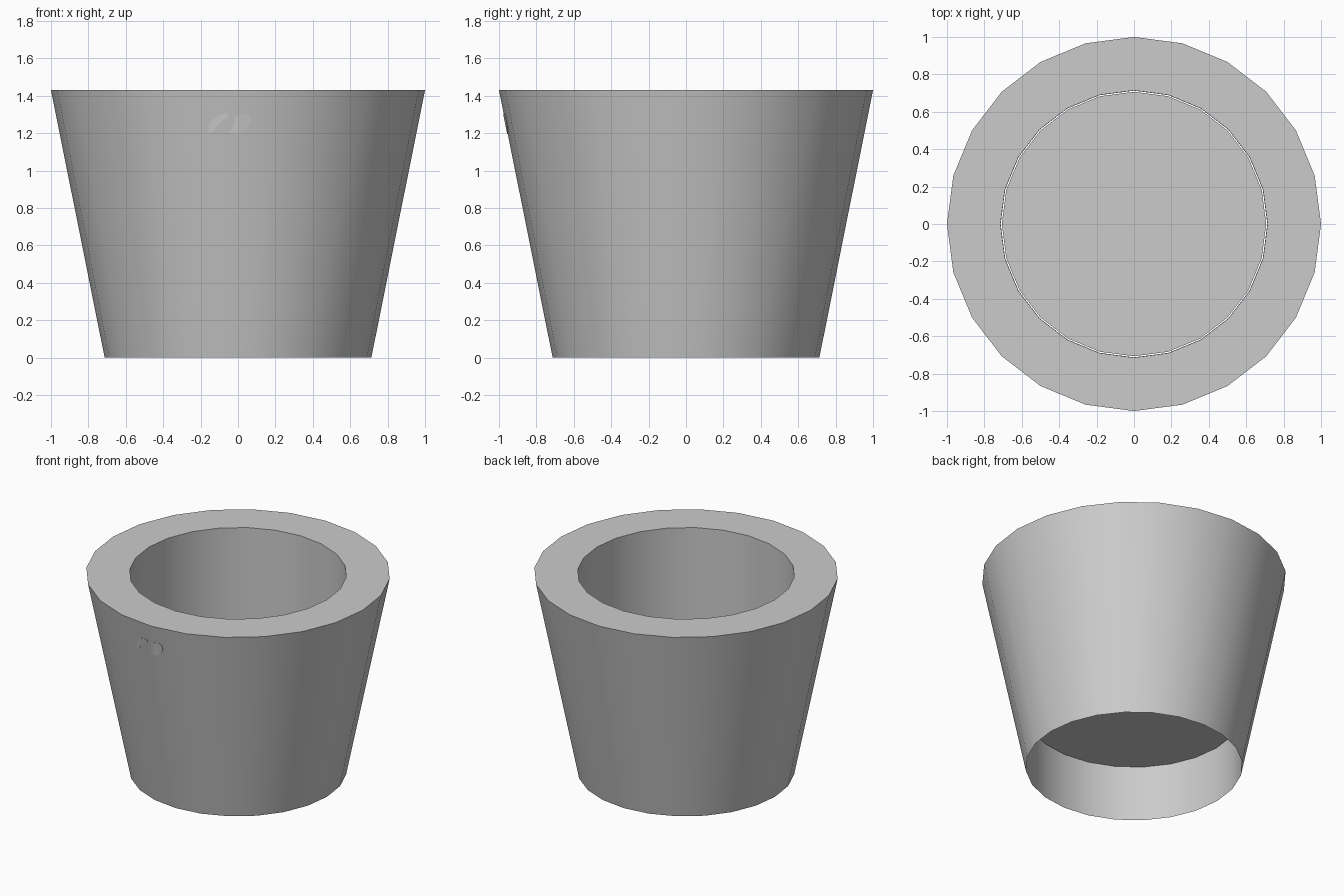
import bpy
import bmesh
from math import cos, sin, tan, pi

SIDES = 24
HEIGHT = 1.43
BASE_R, TOP_R, HOLE_R = 0.713, 1.0, 0.714

cube = bpy.data.objects.get("Cube")
if cube:
    bpy.data.objects.remove(cube, do_unlink=True)


def material(name, value):
    mat = bpy.data.materials.new(name)
    mat.use_nodes = True
    colour = (value, value, value, 1)
    mat.diffuse_color = colour
    bsdf = mat.node_tree.nodes["Principled BSDF"]
    bsdf.inputs["Base Color"].default_value = colour
    bsdf.inputs["Roughness"].default_value = 0.8
    return mat


def finish(bm, name, mat, smooth=False):
    mesh = bpy.data.meshes.new(name)
    bmesh.ops.recalc_face_normals(bm, faces=bm.faces)
    bm.to_mesh(mesh)
    bm.free()
    mesh.materials.append(mat)
    obj = bpy.data.objects.new(name, mesh)
    bpy.context.collection.objects.link(obj)
    if smooth:
        bpy.ops.object.select_all(action="DESELECT")
        obj.select_set(True)
        bpy.context.view_layer.objects.active = obj
        bpy.ops.object.shade_smooth_by_angle()
    return obj


def ring(bm, radius, z):
    return [bm.verts.new((radius * cos(2 * pi * i / SIDES),
                          radius * sin(2 * pi * i / SIDES), z))
            for i in range(SIDES)]


grey = material("grey", 0.6)
light_grey = material("light grey", 0.67)

# Pot wall: wedge section, tapered outside and straight inside
bm = bmesh.new()
rings = [ring(bm, r, z) for r, z in
         ((BASE_R, 0), (TOP_R, HEIGHT), (HOLE_R, HEIGHT))]
for a, b in zip(rings, rings[1:] + rings[:1]):
    for i in range(SIDES):
        j = (i + 1) % SIDES
        bm.faces.new((a[i], a[j], b[j], b[i]))
finish(bm, "pot_wall", grey, smooth=True)

# Raised floor, a hair smaller than the bore
bm = bmesh.new()
floor_face = bm.faces.new(ring(bm, 0.707, 0.4))
finish(bm, "pot_floor", grey)


def wall_y(x, z):
    """Front surface of the faceted wall."""
    radius = BASE_R + (TOP_R - BASE_R) * z / HEIGHT
    return -(radius - abs(x) * tan(pi / SIDES))


def badge(name, outline):
    """Thin plate wrapped on the front of the wall."""
    bm = bmesh.new()
    bm.faces.new([bm.verts.new((x, 0, z)) for x, z in outline])
    bmesh.ops.bisect_plane(bm, geom=bm.verts[:] + bm.edges[:] + bm.faces[:],
                           plane_co=(0, 0, 0), plane_no=(1, 0, 0))
    for v in bm.verts:
        v.co.y = wall_y(v.co.x, v.co.z) + 0.002
    out = bmesh.ops.extrude_face_region(bm, geom=bm.faces[:])
    for v in out["geom"]:
        if isinstance(v, bmesh.types.BMVert):
            v.co.y -= 0.005
    finish(bm, name, light_grey)


# Crescent and oval marks below the rim
badge("crescent_mark", [
    (-0.16, 1.21), (-0.155, 1.24), (-0.135, 1.275), (-0.10, 1.3),
    (-0.075, 1.306), (-0.05, 1.303), (-0.05, 1.282), (-0.085, 1.267),
    (-0.112, 1.24), (-0.134, 1.207), (-0.15, 1.202)])
badge("oval_mark", [
    (-0.017, 1.282), (0.01, 1.302), (0.043, 1.306), (0.064, 1.293),
    (0.07, 1.267), (0.054, 1.23), (0.021, 1.203), (-0.01, 1.195),
    (-0.048, 1.203), (-0.027, 1.23), (-0.016, 1.257)])
